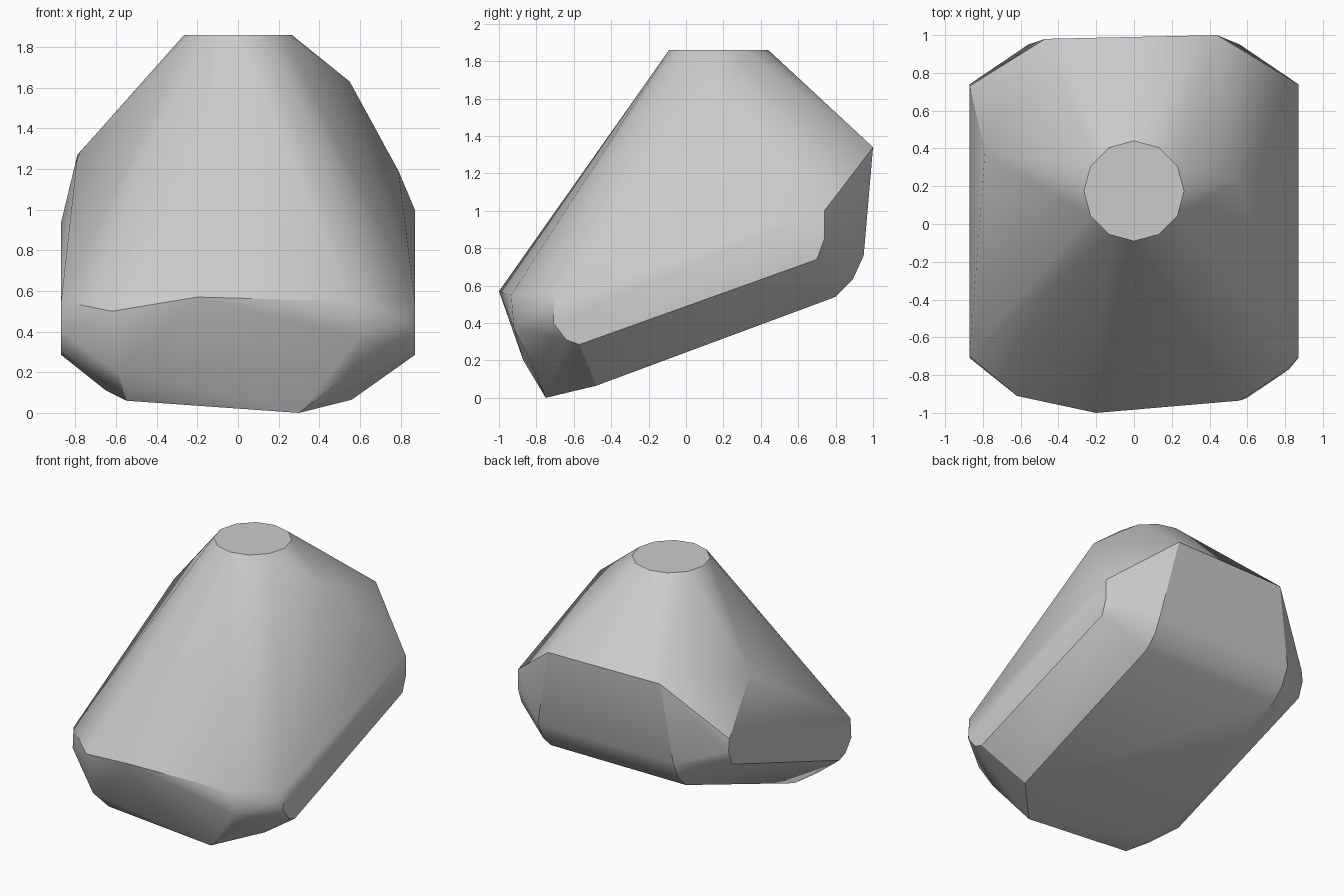
import bpy, bmesh, math

# Remove the default object
old = bpy.data.objects.get("Cube")
if old:
    bpy.data.objects.remove(old, do_unlink=True)


def flat_material(name, colour):
    mat = bpy.data.materials.new(name)
    mat.use_nodes = True
    mat.diffuse_color = colour
    shader = next(n for n in mat.node_tree.nodes if n.type == "BSDF_PRINCIPLED")
    shader.inputs["Base Color"].default_value = colour
    return mat


def add_point(bm, x, y, z):
    bm.verts.new((x, y, z))


def add_profile(bm, x, outline):
    """Place one side outline (y, z) on both sides of the body."""
    for y, z in outline:
        for side in (-x, x):
            add_point(bm, side, y, z)


def add_ring(bm, radius, centre_y, height, count):
    for i in range(count):
        angle = math.tau * i / count
        add_point(bm, radius * math.cos(angle),
                  centre_y + radius * math.sin(angle), height)


def build_hull(bm):
    """Wrap all guide points in one convex skin and merge coplanar faces."""
    result = bmesh.ops.convex_hull(bm, input=bm.verts[:])
    unused = result["geom_interior"] + result["geom_unused"]
    loose = {v for v in unused if isinstance(v, bmesh.types.BMVert)}
    bmesh.ops.delete(bm, geom=list(loose), context="VERTS")
    bmesh.ops.dissolve_limit(bm, angle_limit=math.radians(1),
                             verts=bm.verts[:], edges=bm.edges[:])
    bmesh.ops.recalc_face_normals(bm, faces=bm.faces[:])


bm = bmesh.new()

# Flat round cap at the top
add_ring(bm, radius=.265, centre_y=.175, height=1.86, count=12)

# Upright side facets, sloping upward to the back
side_facet = [(-.7, .55), (-.71, .4), (-.64, .31), (-.57, .285),
              (.7, .74), (.74, .85), (.73, .94)]
add_profile(bm, .87, side_facet)

# Sloping underside with a rounded rear edge
underside = [(-.48, .065), (.8, .54), (.89, .63), (.95, .76)]
add_profile(bm, .56, underside)

# Rear ridge
add_point(bm, .44, 1, 1.34)
add_point(bm, -.47, .98, 1.34)

# Uneven shoulders
shoulders = [(-.79, .37, 1.27), (.55, .23, 1.63), (.79, .35, 1.19),
             (.87, .74, 1)]
for corner in shoulders:
    add_point(bm, *corner)

# Blunt, irregular nose
nose = [(-.2, -1, .57), (.3, -.75, 0), (-.55, -.74, .06),
        (-.62, -.91, .5), (-.59, -.87, .2), (-.65, -.62, .11),
        (.56, -.935, .55), (.6, -.92, .37), (.55, -.83, .2),
        (.82, -.77, .46)]
for corner in nose:
    add_point(bm, *corner)

build_hull(bm)

mesh = bpy.data.meshes.new("faceted_body")
bm.to_mesh(mesh)
bm.free()
body = bpy.data.objects.new("faceted_body", mesh)
bpy.context.collection.objects.link(body)
mesh.materials.append(flat_material("light_grey", (.6, .6, .6, 1)))

# Soft shading with crisp main edges
bpy.context.view_layer.objects.active = body
body.select_set(True)
bpy.ops.object.shade_smooth_by_angle(angle=math.radians(30))
